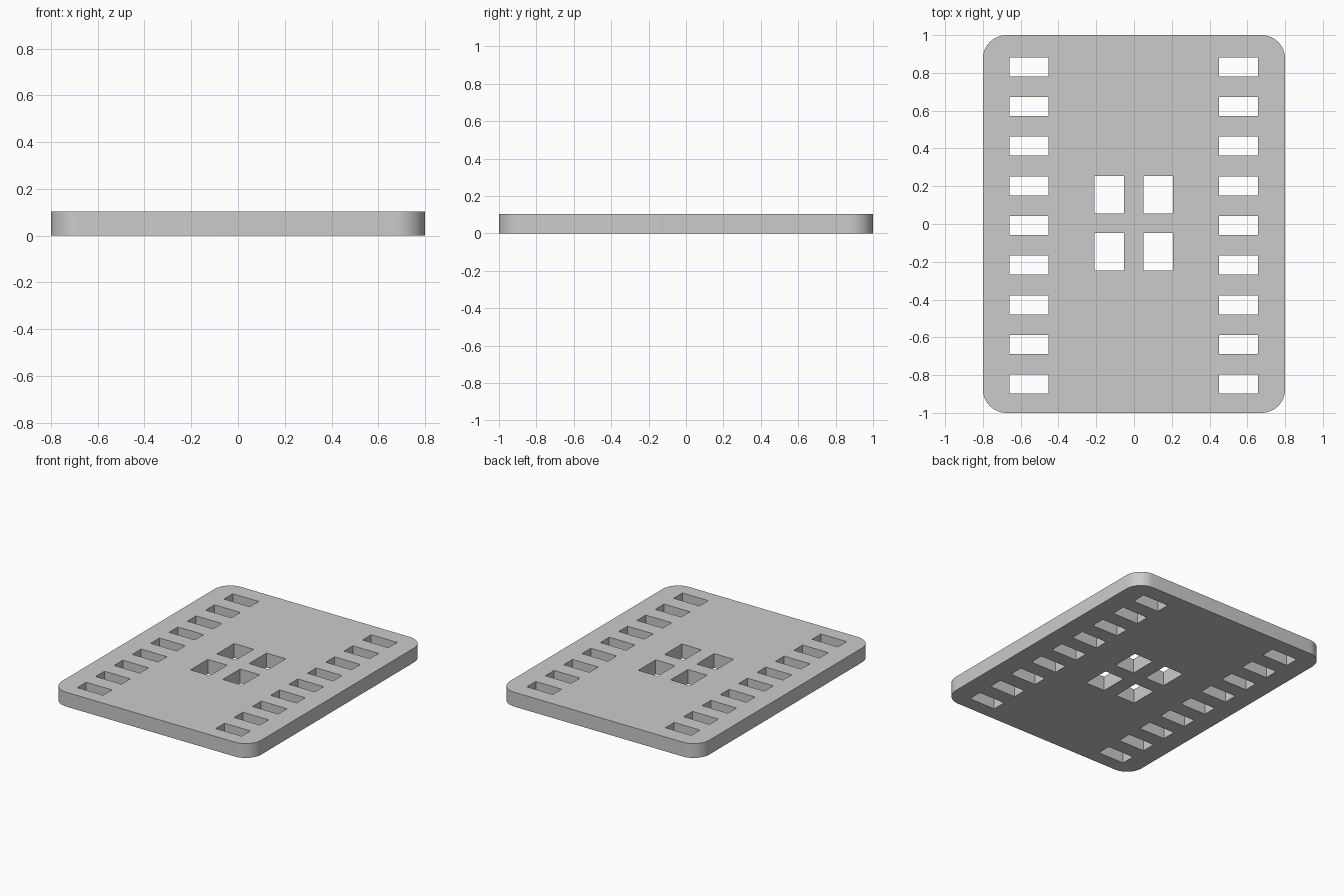
import bpy, bmesh
from math import radians, sin, cos
from mathutils import Matrix, Vector

if "Cube" in bpy.data.objects:
    bpy.data.objects.remove(bpy.data.objects["Cube"])

HX, HY, T, R, SEG = 0.8, 1.0, 0.104, 0.125, 12


def make_object(name, bm):
    bmesh.ops.recalc_face_normals(bm, faces=bm.faces)
    mesh = bpy.data.meshes.new(name)
    bm.to_mesh(mesh)
    bm.free()
    ob = bpy.data.objects.new(name, mesh)
    bpy.context.collection.objects.link(ob)
    return ob


# Plate: rounded rectangle extruded upward
bm = bmesh.new()
outline = []
for i, (sx, sy) in enumerate([(1, 1), (-1, 1), (-1, -1), (1, -1)]):
    for k in range(SEG + 1):
        a = radians(90 * (i + k / SEG))
        outline.append(bm.verts.new((sx * (HX - R) + R * cos(a),
                                     sy * (HY - R) + R * sin(a), 0)))
face = bm.faces.new(outline)
top = bmesh.ops.extrude_face_region(bm, geom=[face])["geom"]
bmesh.ops.translate(bm, vec=(0, 0, T),
                    verts=[v for v in top if isinstance(v, bmesh.types.BMVert)])
plate = make_object("plate", bm)

# Hole cutters: two columns of slots and a central group of four windows
bm = bmesh.new()


def hole(x, y, w, h):
    m = Matrix.Translation((x, y, T / 2)) @ Matrix.Diagonal((w, h, T * 3, 1))
    bmesh.ops.create_cube(bm, size=1, matrix=m)


for x in (-0.556, 0.554):
    for i in range(9):
        hole(x, -0.848 + 0.21 * i, 0.207, 0.101)
for x in (-0.131, 0.128):
    for y in (-0.147, 0.154):
        hole(x, y, 0.155, 0.199)
cutter = make_object("hole_cutter", bm)
cutter.hide_render = True

# Cut the holes, then discard the cutter
bpy.context.view_layer.objects.active = plate
plate.select_set(True)
cutter.select_set(False)
mod = plate.modifiers.new("holes", "BOOLEAN")
mod.operation = "DIFFERENCE"
mod.solver = "EXACT"
mod.object = cutter
bpy.ops.object.modifier_apply(modifier=mod.name)
bpy.data.objects.remove(cutter)
bpy.ops.object.shade_smooth_by_angle(angle=radians(30))
